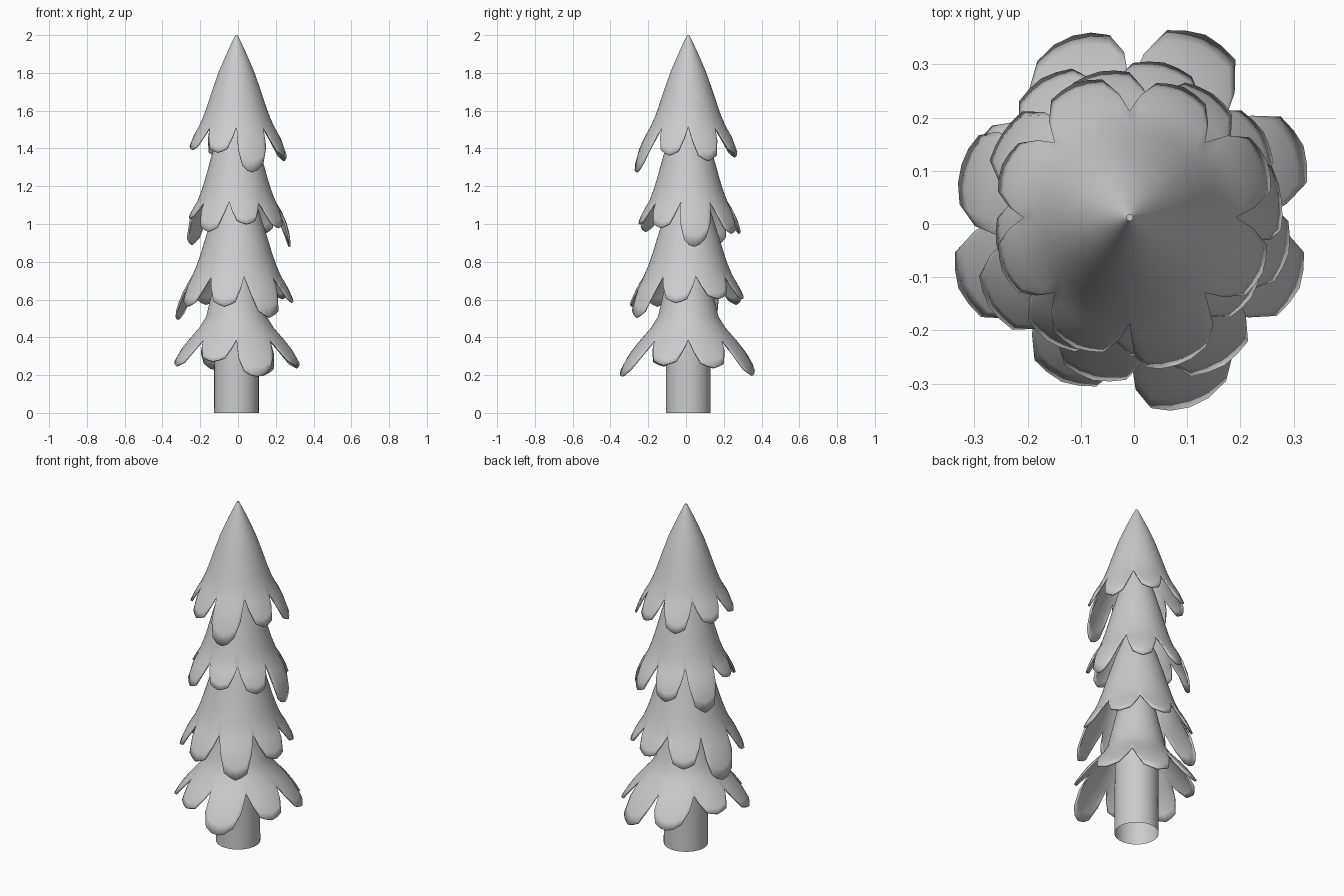
import bpy, bmesh, math

if "Cube" in bpy.data.objects:
    bpy.data.objects.remove(bpy.data.objects["Cube"])

CX, CY = -0.008, 0.012
# (position across the lobe, depth) outlines: ordinary faceted leaf, long rounded leaf
BLUNT = [(-1, 0), (-.78, .38), (-.5, .83), (-.25, .93), (0, 1), (.25, .94), (.5, .85), (.78, .40)]
ROUND = [(-1, 0), (-.9, .5), (-.65, .84), (-.33, .96), (0, 1), (.33, .95), (.65, .80), (.88, .45)]
CONE = [(0, .03), (.05, .09), (.2, .26), (.4, .47), (.6, .64), (.8, .80), (.9, .89), (1, 1)]
FLARE = [(0, .05), (.2, .25), (.4, .42), (.6, .53), (.8, .64), (.9, .79), (1, 1)]


def finish(bm, name, angle):
    bmesh.ops.recalc_face_normals(bm, faces=bm.faces)
    me = bpy.data.meshes.new(name)
    bm.to_mesh(me)
    bm.free()
    ob = bpy.data.objects.new(name, me)
    bpy.context.collection.objects.link(ob)
    bpy.ops.object.select_all(action='DESELECT')
    ob.select_set(True)
    bpy.context.view_layer.objects.active = ob
    bpy.ops.object.shade_smooth_by_angle(angle=math.radians(angle))
    return ob


def tier(name, apex, notch, r_notch, slope, start, lengths, long_lobes, profile, curl=1.0):
    """Conical skirt whose lower rim is split into eight leaf lobes."""
    bm = bmesh.new()
    cols = []
    for k, length in enumerate(lengths):
        is_long = k in long_lobes
        for u, f in (ROUND if is_long else BLUNT):
            centre = start + 22.5 + 45 * k
            col = []
            pts = [(r * r_notch, apex + (notch - apex) * t, 0) for t, r in profile]
            if f > 0:
                for s in (.25, .5, .75, 1):
                    d = length * f * s
                    pts.append((r_notch + slope * d - curl * d * d, notch - d, s))
            for r, z, s in pts:
                # long lobes narrow and lean sideways towards the tip
                lean = s * f if is_long else 0
                b = math.radians(centre + 22.5 * u * (1 - .22 * lean) - 5 * lean)
                col.append(bm.verts.new((CX + r * math.cos(b), CY + r * math.sin(b), z)))
            cols.append(col)
    for i, c in enumerate(cols):
        d = cols[(i + 1) % len(cols)]
        for j in range(max(len(c), len(d)) - 1):
            q = [c[min(j, len(c) - 1)], d[min(j, len(d) - 1)],
                 d[min(j + 1, len(d) - 1)], c[min(j + 1, len(c) - 1)]]
            q = list(dict.fromkeys(q))
            if len(q) > 2:
                bm.faces.new(q)
    bm.faces.new([c[0] for c in cols])
    ob = finish(bm, name, 50)
    # leaf thickness, grown inwards
    mod = ob.modifiers.new("thickness", 'SOLIDIFY')
    mod.thickness = 0.01
    mod.offset = -1


# Foliage tiers, top to bottom
tier("foliage_top", 2.0, 1.515, .20, .62, -90,
     [.24, .15, .18, .135, .16, .12, .12, .135], {0}, CONE)
tier("foliage_upper", 1.72, 1.12, .207, .67, -101,
     [.12, .14, .24, .17, .17, .23, .09, .16], {2}, CONE, 1.4)
tier("foliage_middle", 1.34, .725, .235, .65, -80,
     [.22, .14, .12, .12, .15, .23, .16, .16], {5}, CONE)
tier("foliage_bottom", .99, .39, .25, .87, -90,
     [.195, .135, .15, .19, .16, .095, .14, .115], {0, 4}, FLARE, 1.2)

# Trunk, open at the bottom
bm = bmesh.new()
bmesh.ops.create_cone(bm, cap_ends=False, segments=32, radius1=.119, radius2=.116, depth=.6)
bmesh.ops.translate(bm, verts=bm.verts, vec=(CX, CY, .3))
finish(bm, "trunk", 40)
